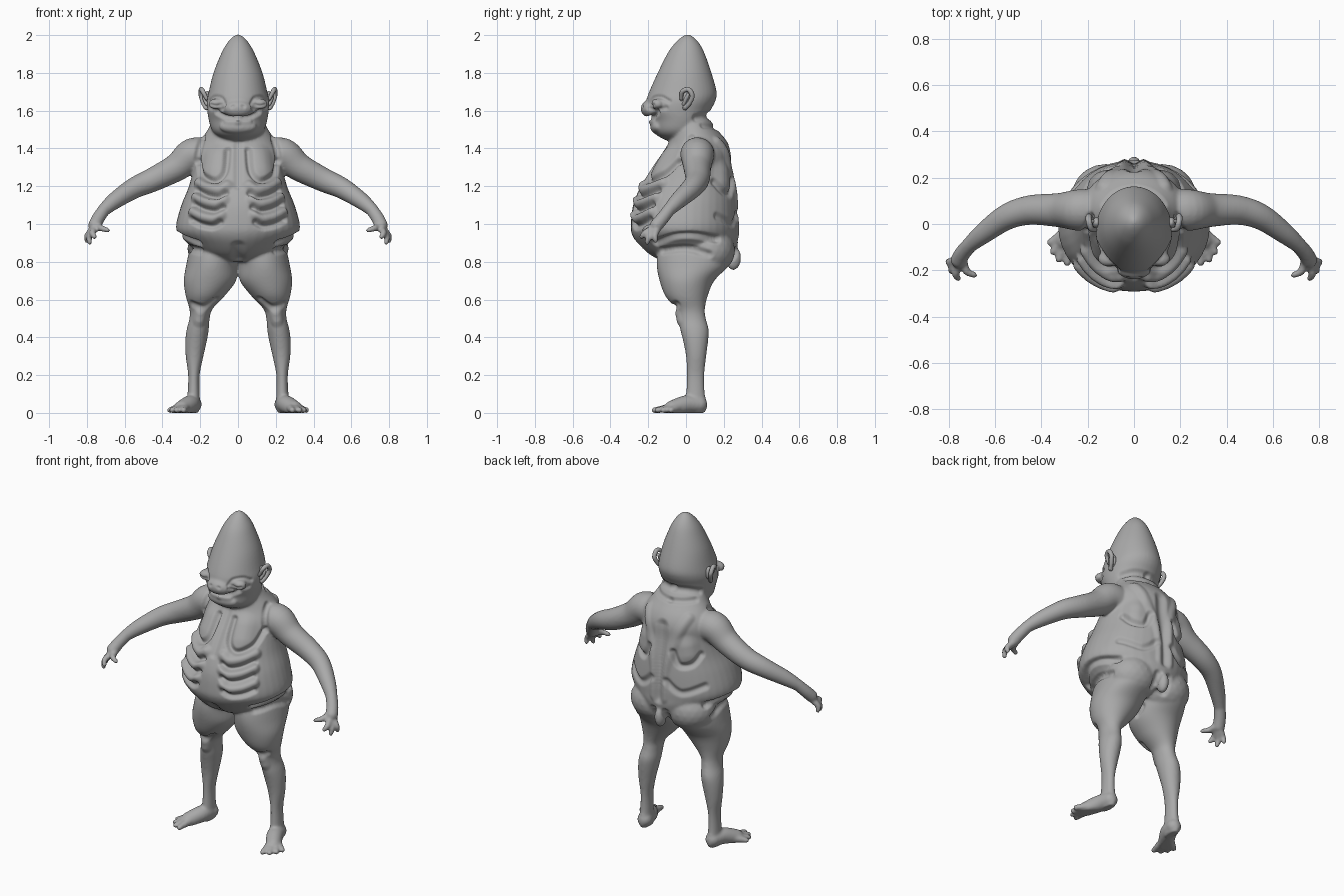
import bpy, bmesh, math
from mathutils import Vector, Matrix
from mathutils.bvhtree import BVHTree
from mathutils.kdtree import KDTree

old = bpy.data.objects.get("Cube")
if old:
    bpy.data.objects.remove(old)

# One skin colour
skin_mat = bpy.data.materials.new("grey skin")
skin_mat.use_nodes = True
GREY = (0.4, 0.4, 0.4, 1)
skin_mat.diffuse_color = GREY
skin_mat.node_tree.nodes["Principled BSDF"].inputs["Base Color"].default_value = GREY


def spline(rows, steps=6):
    """Smooth curve through tuples of any length."""
    out = []
    last = len(rows) - 1
    for i in range(last):
        quad = zip(rows[max(i - 1, 0)], rows[i], rows[i + 1], rows[min(i + 2, last)])
        quad = list(quad)
        for k in range(steps):
            t = k / steps
            out.append(tuple(b + t / 2 * ((c - a) + t * ((2*a - 5*b + 4*c - d) + t * (3*b - a - 3*c + d)))
                             for a, b, c, d in quad))
    out.append(tuple(rows[-1]))
    return out


def bridge(bm, rings):
    """Closed skin over a stack of rings."""
    loops = [[bm.verts.new(p) for p in ring] for ring in rings]
    count = len(loops[0])
    for low, high in zip(loops, loops[1:]):
        for i in range(count):
            j = (i + 1) % count
            bm.faces.new((low[i], low[j], high[j], high[i]))
    bm.faces.new(loops[0][::-1])
    bm.faces.new(loops[-1])


def circle(count):
    return [(math.cos(a), math.sin(a)) for a in (math.tau * i / count for i in range(count))]


def loft(bm, rows, side=1):
    """Upright form from rows of z, x range and y range."""
    rings = []
    for z, x0, x1, y0, y1 in spline(rows):
        rings.append([(side * ((x0 + x1) + c * (x1 - x0)) / 2, ((y0 + y1) + s * (y1 - y0)) / 2, z)
                      for c, s in circle(40)])
    bridge(bm, rings)


def centred(rows):
    return [(z, -w, w, front, back) for z, w, front, back in rows]


def ball(bm, centre, size):
    matrix = Matrix.Translation(centre) @ Matrix.Diagonal((*size, 1))
    bmesh.ops.create_icosphere(bm, subdivisions=3, radius=1, matrix=matrix)


def tube(bm, points, side=1, sides=16):
    """Round limb through points of x, y, z, radius."""
    path = [(Vector((side * x, y, z)), r) for x, y, z, r in spline(points)]
    rings = []
    for i, (centre, r) in enumerate(path):
        ahead = path[min(i + 1, len(path) - 1)][0] - path[max(i - 1, 0)][0]
        turn = ahead.to_track_quat('Z', 'Y')
        rings.append([centre + turn @ Vector((c * r, s * r, 0)) for c, s in circle(sides)])
    bridge(bm, rings)
    for centre, r in (path[0], path[-1]):
        ball(bm, centre, (r, r, r))


def make_object(name, bm):
    bmesh.ops.recalc_face_normals(bm, faces=bm.faces)
    mesh = bpy.data.meshes.new(name)
    bm.to_mesh(mesh)
    bm.free()
    mesh.materials.append(skin_mat)
    obj = bpy.data.objects.new(name, mesh)
    bpy.context.collection.objects.link(obj)
    mesh.shade_smooth()
    return obj


# Main masses: z, half width, front, back
TORSO = [(.80, .10, -.13, .20), (.84, .21, -.20, .255), (.90, .27, -.26, .275), (.95, .318, -.288, .275),
         (1, .327, -.292, .275), (1.1, .30, -.28, .27), (1.2, .26, -.24, .26), (1.3, .235, -.18, .245),
         (1.38, .225, -.125, .24), (1.44, .20, -.09, .215), (1.5, .16, -.08, .165), (1.56, .13, -.08, .12)]
HEAD = [(1.44, .07, -.10, .06), (1.47, .115, -.155, .08), (1.5, .14, -.175, .10), (1.55, .155, -.18, .115),
        (1.6, .163, -.205, .13), (1.65, .165, -.21, .155), (1.7, .155, -.195, .162), (1.8, .13, -.15, .135),
        (1.9, .09, -.10, .10), (1.95, .063, -.065, .075), (1.985, .035, -.03, .045), (2.003, .008, 0, .02)]
# Leg: z, inner x, outer x, front, back
LEG = [(.92, .02, .24, -.12, .22), (.85, 0, .26, -.15, .24), (.78, 0, .275, -.155, .225),
       (.70, .01, .287, -.14, .15), (.62, .07, .277, -.11, .115), (.55, .135, .257, -.055, .10),
       (.50, .15, .257, -.04, .105), (.44, .155, .272, -.03, .12), (.38, .165, .279, -.015, .117),
       (.30, .183, .277, 0, .107), (.20, .203, .264, .005, .097), (.10, .203, .267, 0, .10),
       (.04, .20, .27, -.01, .114), (0, .21, .26, 0, .10)]
ARM = [(.16, .06, 1.36, .09), (.24, .06, 1.365, .09), (.325, .06, 1.30, .074), (.45, .06, 1.235, .064),
       (.55, .03, 1.19, .056), (.65, -.04, 1.125, .045), (.71, -.09, 1.075, .034)]
FINGERS = [(.69, -.22, .955), (.76, -.235, .92), (.785, -.205, .89), (.80, -.16, .90)]
TOES = [(.362, -.08), (.35, -.12), (.325, -.153), (.288, -.168)]

bm = bmesh.new()
loft(bm, centred(TORSO))
loft(bm, centred(HEAD))
ball(bm, (0, -.185, 1.61), (.08, .055, .05))      # snout
ball(bm, (0, -.15, 1.515), (.10, .04, .04))       # chin
ball(bm, (0, .25, .82), (.032, .042, .065))       # tail stub
for side in (1, -1):
    loft(bm, LEG, side)
    tube(bm, ARM, side, 24)
    ball(bm, (side * .12, .12, .86), (.15, .14, .13))       # buttock
    ball(bm, (side * .115, -.15, 1.635), (.042, .035, .03))  # eyelid
    # Hand
    tube(bm, [ARM[-1], (.74, -.125, 1.03, .035), (.757, -.155, .995, .036)], side)
    for x, y, z in FINGERS:
        root = Vector((.755, -.15, 1)).lerp(Vector((x, y, z)), .3)
        knuckle = root.lerp(Vector((x, y, z)), .55) + Vector((.012, -.008, .008))
        tube(bm, [(*root, .019), (*knuckle, .017), (x, y, z + .012, .014)], side)
    # Foot
    tube(bm, [(.235, .07, .045, .043), (.255, 0, .045, .048), (.295, -.07, .022, .045)], side)
    for x, y in TOES:
        base = Vector((.27, -.02)).lerp(Vector((x, y)), .45)
        tube(bm, [(*base, .026, .024), (x, y, .014, .016)], side)
for v in bm.verts:
    v.co.z = max(v.co.z, 0)
body = make_object("body", bm)

# Fuse the masses into one soft skin
remesh = body.modifiers.new("fuse", 'REMESH')
remesh.mode = 'VOXEL'
remesh.voxel_size = .0072
soften = body.modifiers.new("soften", 'SMOOTH')
soften.factor = .5
soften.iterations = 8
bpy.context.view_layer.update()
fused = body.evaluated_get(bpy.context.evaluated_depsgraph_get())
bm = bmesh.new()
bm.from_mesh(fused.to_mesh())
fused.to_mesh_clear()
body.modifiers.clear()
bm.normal_update()
bm.verts.ensure_lookup_table()

# Sculpt strokes pressed into (negative) or raised from the skin
surface = BVHTree.FromBMesh(bm)
tree = KDTree(len(bm.verts))
for v in bm.verts:
    tree.insert(v.co, v.index)
tree.balance()
normals = [v.normal.copy() for v in bm.verts]


def aim(view, u, z, side):
    if view == "side":
        return Vector((side * .5, u, z)), Vector((-side, 0, 0))
    way = 1 if view == "front" else -1
    return Vector((side * u, -way, z)), Vector((0, way, 0))


def stroke(view, radius, depth, *points):
    central = view != "side" and all(u == 0 for u, z in points)
    for side in ((1,) if central else (1, -1)):
        nearest = {}
        for u, z in spline(points, 14):
            hit = surface.ray_cast(*aim(view, u, z, side))[0]
            if hit is None:
                continue
            for co, index, dist in tree.find_range(hit, radius):
                nearest[index] = min(dist, nearest.get(index, radius))
        for index, dist in nearest.items():
            bm.verts[index].co += normals[index] * depth * (1 - (dist / radius) ** 2) ** 2


# Chest flaps and rib folds
stroke("front", .09, .014, (.12, 1.36), (.135, 1.30))
stroke("front", .026, -.022, (.055, 1.39), (.07, 1.275), (.125, 1.23), (.19, 1.26), (.21, 1.33))
for z, shift in ((1.195, 0), (1.12, .015), (1.04, .03)):
    ridge = [(.06 + shift, z + .01), (.10 + shift, z - .01), (.16 + shift, z), (.21 + shift, z + .025)]
    stroke("front", .04, .02, *ridge)
    stroke("front", .026, -.022, *[(x + .005, h - .042) for x, h in ridge])
stroke("front", .03, -.01, (0, 1.42), (0, 1.3), (0, 1.2))
stroke("front", .05, -.012, (0, .88), (0, .82))
# Armpit, flank and hip folds
stroke("front", .025, -.016, (.185, 1.46), (.205, 1.40), (.215, 1.33))
stroke("side", .03, -.02, (-.16, .90), (-.06, .935), (.05, .94), (.16, .92))
stroke("side", .03, -.014, (-.12, .86), (0, .87), (.12, .84))
# Knees and shins
stroke("front", .03, -.012, (.12, .60), (.18, .56), (.24, .575))
stroke("front", .045, .012, (.20, .52), (.205, .49))
# Spine, shoulder blades and back folds
stroke("back", .05, -.02, (0, 1.38), (0, 1.2), (0, .95))
stroke("back", .04, .012, (.14, 1.44), (.08, 1.28), (.035, 1.1), (.03, .95))
stroke("back", .08, .016, (.15, 1.27), (.16, 1.23))
stroke("back", .028, -.018, (.08, 1.24), (.12, 1.165), (.18, 1.17), (.21, 1.22))
stroke("back", .03, -.014, (.05, 1.06), (.14, 1), (.25, 1.04))
stroke("back", .03, -.016, (.04, .86), (.04, .79))
stroke("back", .03, -.02, (0, .75), (0, .71))
# Neck folds
stroke("back", .03, -.012, (0, 1.575), (.08, 1.575), (.13, 1.56))
stroke("back", .025, -.01, (0, 1.51), (.08, 1.515), (.13, 1.52))
# Mouth, eyelids, nostrils
stroke("front", .02, -.018, (0, 1.563), (.06, 1.565), (.115, 1.59))
stroke("front", .022, .008, (0, 1.54), (.06, 1.543))
stroke("front", .012, -.008, (.085, 1.632), (.115, 1.626), (.145, 1.632))
stroke("front", .016, -.01, (.07, 1.635), (.09, 1.667), (.13, 1.672), (.155, 1.65))
stroke("front", .016, -.008, (.075, 1.615), (.11, 1.60), (.15, 1.615))
stroke("front", .012, -.008, (.025, 1.625), (.032, 1.622))
bmesh.ops.smooth_vert(bm, verts=bm.verts, factor=.4, use_axis_x=True, use_axis_y=True, use_axis_z=True)
for v in bm.verts:
    v.co.z = max(v.co.z, 0)
bm.to_mesh(body.data)
bm.free()
body.data.shade_smooth()

# Ears: a curled rim around a small lobe
for side, name in ((1, "left_ear"), (-1, "right_ear")):
    bm = bmesh.new()
    tube(bm, [(.165, -.025, 1.66, .009), (.185, -.02, 1.70, .012), (.195, .012, 1.712, .013),
              (.195, .033, 1.68, .013), (.183, .018, 1.64, .012), (.168, -.005, 1.615, .013)], side, 12)
    tube(bm, [(.165, -.012, 1.635, .01), (.178, .002, 1.665, .01), (.18, .012, 1.69, .008)], side, 12)
    ball(bm, (side * .162, .005, 1.665), (.018, .024, .04))
    make_object(name, bm)
